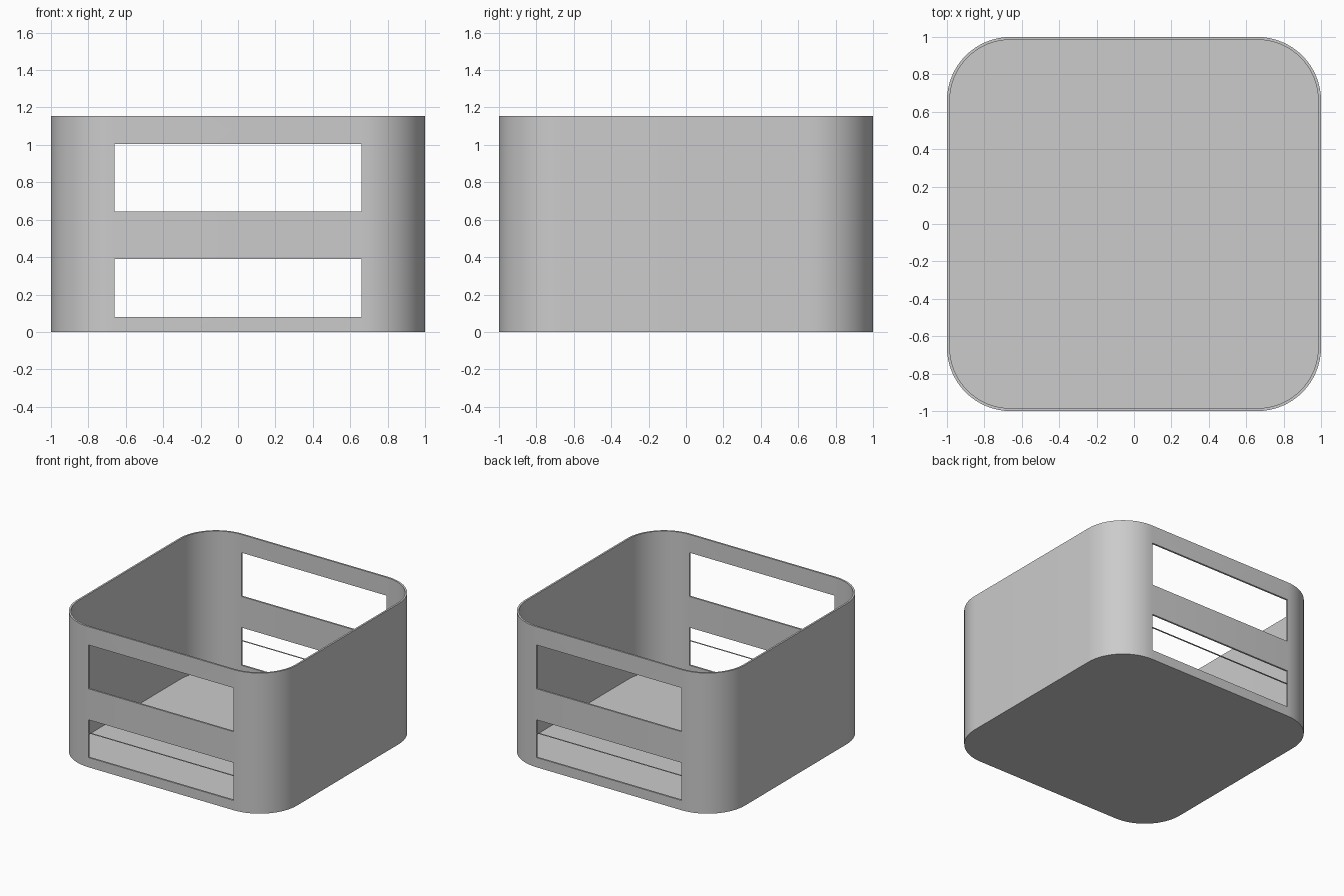
import bpy, bmesh
from math import sin, cos, pi

cube = bpy.data.objects.get("Cube")
if cube:
    bpy.data.objects.remove(cube, do_unlink=True)

WALL, FLOOR, HEIGHT = 0.015, 0.003, 1.155
FLAT = 0.66                  # half width of the flat sides and the windows
RADIUS = 1 - FLAT
STEPS = 16                   # segments per rounded corner

grey = bpy.data.materials.new("plain grey")
grey.use_nodes = True
colour = (0.6, 0.6, 0.6, 1)
grey.diffuse_color = colour
grey.node_tree.nodes["Principled BSDF"].inputs["Base Color"].default_value = colour


def outline():
    """Counter-clockwise rounded square."""
    points = []
    for corner, (sx, sy) in enumerate([(1, 1), (-1, 1), (-1, -1), (1, -1)]):
        for i in range(STEPS + 1):
            a = (corner + i / STEPS) * pi / 2
            points.append((sx * FLAT + RADIUS * cos(a), sy * FLAT + RADIUS * sin(a)))
    return points


def finish(name, bm):
    mesh = bpy.data.meshes.new(name)
    bm.to_mesh(mesh)
    bm.free()
    mesh.materials.append(grey)
    obj = bpy.data.objects.new(name, mesh)
    bpy.context.collection.objects.link(obj)
    bpy.ops.object.select_all(action='DESELECT')
    obj.select_set(True)
    bpy.context.view_layer.objects.active = obj
    return obj


# Walls: stacked bands, left open at the front and back windows
levels = [FLOOR, 0.08, 0.39, 0.645, 1.005, HEIGHT]
window_bands = (1, 3)
bm = bmesh.new()
rings = [[bm.verts.new((x, y, z)) for x, y in outline()] for z in levels]
count = len(rings[0])
for band, (low, high) in enumerate(zip(rings, rings[1:])):
    for i in range(count):
        j = (i + 1) % count
        flat_side = abs(low[i].co.x - low[j].co.x) > FLAT
        if not (flat_side and band in window_bands):
            bm.faces.new((low[i], low[j], high[j], high[i]))
walls = finish("walls", bm)
solid = walls.modifiers.new("thickness", 'SOLIDIFY')
solid.thickness = WALL
solid.offset = -1
solid.use_even_offset = True
bpy.ops.object.modifier_apply(modifier=solid.name)
bpy.ops.object.shade_smooth_by_angle(angle=pi / 6)

# Floor: thin rounded plate
bm = bmesh.new()
base = bm.faces.new([bm.verts.new((x, y, 0)) for x, y in outline()])
top = bmesh.ops.extrude_face_region(bm, geom=[base])["geom"]
bmesh.ops.translate(bm, vec=(0, 0, FLOOR),
                    verts=[v for v in top if isinstance(v, bmesh.types.BMVert)])
bmesh.ops.recalc_face_normals(bm, faces=bm.faces)
finish("floor", bm)
bpy.ops.object.shade_smooth_by_angle(angle=pi / 6)

# Very thin slats across the lower windows
for name, side in (("front_slat", -1), ("back_slat", 1)):
    bm = bmesh.new()
    bmesh.ops.create_cube(bm, size=1)
    bmesh.ops.scale(bm, vec=(2 * FLAT, WALL, 0.001), verts=bm.verts)
    bmesh.ops.translate(bm, vec=(0, side * (1 - WALL / 2), 0.28), verts=bm.verts)
    finish(name, bm)
